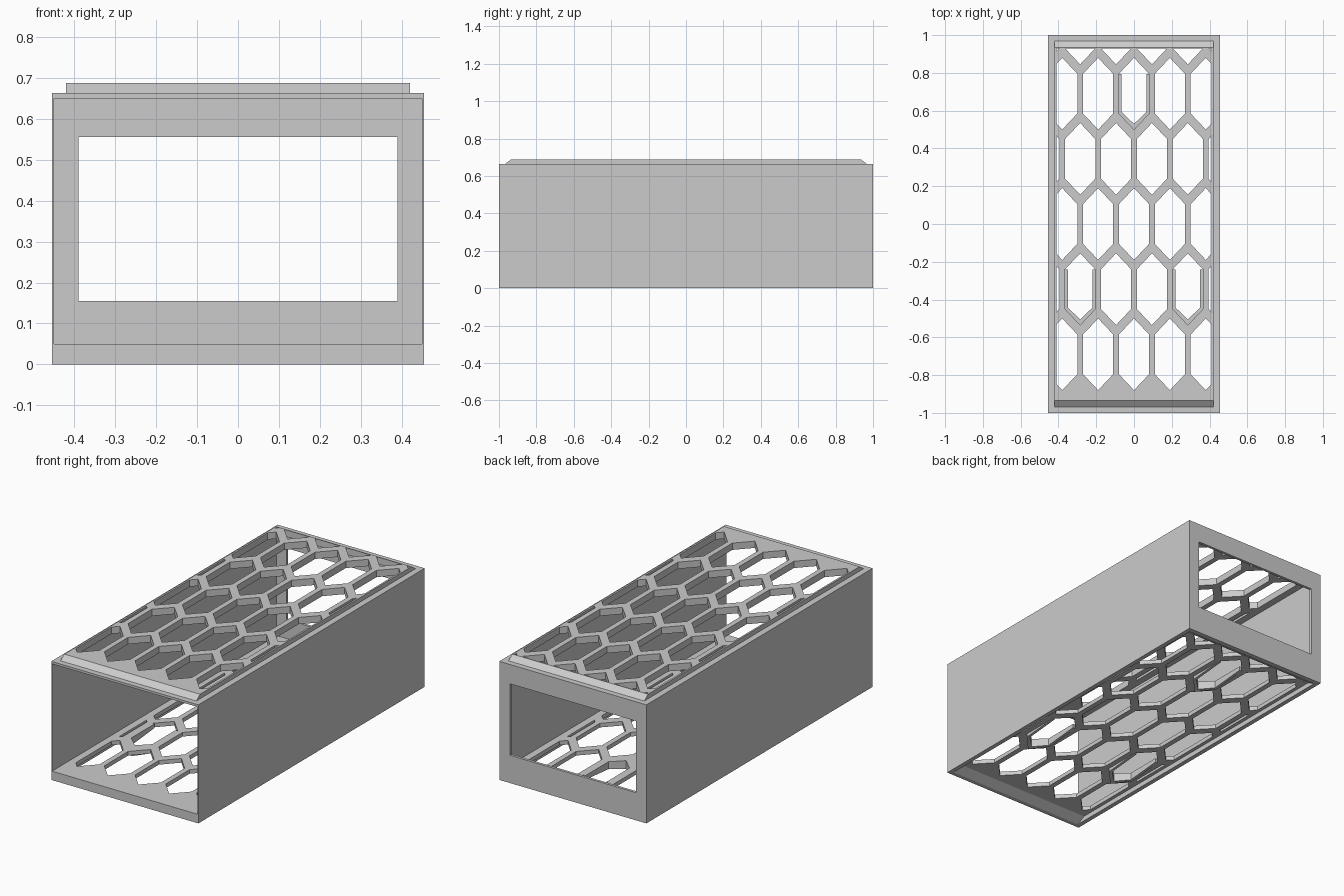
import bpy, bmesh
from mathutils import Vector

cube = bpy.data.objects.get("Cube")
if cube:
    bpy.data.objects.remove(cube, do_unlink=True)

grey = bpy.data.materials.new("light_grey_plastic")
grey.use_nodes = True
COLOR = (0.6, 0.6, 0.6, 1)
grey.diffuse_color = COLOR
grey.node_tree.nodes["Principled BSDF"].inputs["Base Color"].default_value = COLOR

# Overall measures
W, L, H = 0.455, 1.0, 0.663
WALL, FLOOR, ROOF = 0.005, 0.05, 0.65
STEP = 0.027
HEX_W, HEX_S, HEX_T = 0.08, 0.105, 0.19
PITCH_X, PITCH_Y = 0.19, 0.345


def add_object(name, bm):
    bmesh.ops.recalc_face_normals(bm, faces=bm.faces)
    mesh = bpy.data.meshes.new(name)
    bm.to_mesh(mesh)
    bm.free()
    mesh.materials.append(grey)
    obj = bpy.data.objects.new(name, mesh)
    bpy.context.collection.objects.link(obj)
    return obj


def extrude_up(bm, height):
    out = bmesh.ops.extrude_face_region(bm, geom=bm.faces[:])
    verts = [g for g in out["geom"] if isinstance(g, bmesh.types.BMVert)]
    bmesh.ops.translate(bm, verts=verts, vec=(0, 0, height))


def box(name, lo, hi):
    bm = bmesh.new()
    bmesh.ops.create_cube(bm, size=1)
    lo, hi = Vector(lo), Vector(hi)
    for v in bm.verts:
        v.co = (lo + hi) / 2 + v.co * (hi - lo)
    return add_object(name, bm)


def ramped_panel(name, z0, z1, half_x, low_y, high_y):
    """Flat panel whose front and back ends slope."""
    bm = bmesh.new()
    profile = [(-low_y, z0), (low_y, z0), (high_y, z1), (-high_y, z1)]
    bm.faces.new([bm.verts.new((-half_x, y, z)) for y, z in profile])
    out = bmesh.ops.extrude_face_region(bm, geom=bm.faces[:])
    verts = [g for g in out["geom"] if isinstance(g, bmesh.types.BMVert)]
    bmesh.ops.translate(bm, verts=verts, vec=(2 * half_x, 0, 0))
    return add_object(name, bm)


def hex_lattice():
    """Staggered long hexagons, trimmed to the panel border."""
    bm = bmesh.new()
    outline = [(0, HEX_T), (-HEX_W, HEX_S), (-HEX_W, -HEX_S),
               (0, -HEX_T), (HEX_W, -HEX_S), (HEX_W, HEX_S)]
    for row in range(-2, 4):
        for col in range(-3, 4):
            cx = PITCH_X * (col + 0.5 * (row % 2))
            bm.faces.new([bm.verts.new((cx + x, row * PITCH_Y + y, -0.1))
                          for x, y in outline])
    for co, no in (((0.41, 0, 0), (1, 0, 0)), ((-0.41, 0, 0), (-1, 0, 0)),
                   ((0, 0.93, 0), (0, 1, 0))):
        bmesh.ops.bisect_plane(bm, geom=bm.verts[:] + bm.edges[:] + bm.faces[:],
                               plane_co=co, plane_no=no, clear_outer=True)
    extrude_up(bm, 1)
    return add_object("lattice_cutter", bm)


def combine(obj, tool, operation, keep=False):
    mod = obj.modifiers.new("combine", "BOOLEAN")
    mod.operation, mod.object, mod.solver = operation, tool, "EXACT"
    bpy.context.view_layer.update()
    graph = bpy.context.evaluated_depsgraph_get()
    mesh = bpy.data.meshes.new_from_object(obj.evaluated_get(graph))
    obj.modifiers.clear()
    obj.data = mesh
    if not keep:
        bpy.data.objects.remove(tool, do_unlink=True)


# Thin side walls
for name, s in (("left_wall", 1), ("right_wall", -1)):
    xs = sorted((s * W, s * (W - WALL)))
    box(name, (xs[0], -L, FLOOR), (xs[1], L, ROOF))

# Back wall with its window
back = box("back_wall", (WALL - W, L - 0.015, FLOOR), (W - WALL, L, ROOF))
window = box("window_cutter", (-0.39, 0.9, 0.155), (0.39, 1.1, 0.555))
combine(back, window, "DIFFERENCE")

# Roof with raised locating panel, floor with matching recess
lattice = hex_lattice()
roof = box("roof", (-W, -L, ROOF), (W, L, H))
panel = ramped_panel("raised_panel", H - 0.005, H + 0.025, 0.42, 0.975, 0.935)
combine(roof, panel, "UNION")
combine(roof, lattice, "DIFFERENCE", keep=True)

floor = box("floor", (-W, -L, 0), (W, L, FLOOR))
recess = ramped_panel("recess_cutter", -0.005, STEP, 0.43, 0.985, 0.925)
combine(floor, recess, "DIFFERENCE")
combine(floor, lattice, "DIFFERENCE")


def locking_tab(name, cx, cy):
    """V-shaped lip lining a floor hexagon, deepest at its front tip."""
    bm = bmesh.new()

    def path(w, s, t):
        return [(-w, HEX_S), (-w, -s), (0, -t), (w, -s), (w, HEX_S)]
    pts = path(HEX_W, HEX_S, HEX_T) + path(0.065, 0.098, 0.16)[::-1]
    bm.faces.new([bm.verts.new((cx + x, cy + y, 0)) for x, y in pts])
    extrude_up(bm, FLOOR)
    for v in bm.verts:
        if v.co.z < FLOOR / 2:
            v.co.z = STEP * (v.co.y - cy + HEX_T) / (HEX_S + HEX_T)
    add_object(name, bm)


locking_tab("back_locking_tab", 0, 2 * PITCH_Y)
for name, s in (("left_locking_tab", 1), ("right_locking_tab", -1)):
    locking_tab(name, s * 1.5 * PITCH_X, -PITCH_Y)
